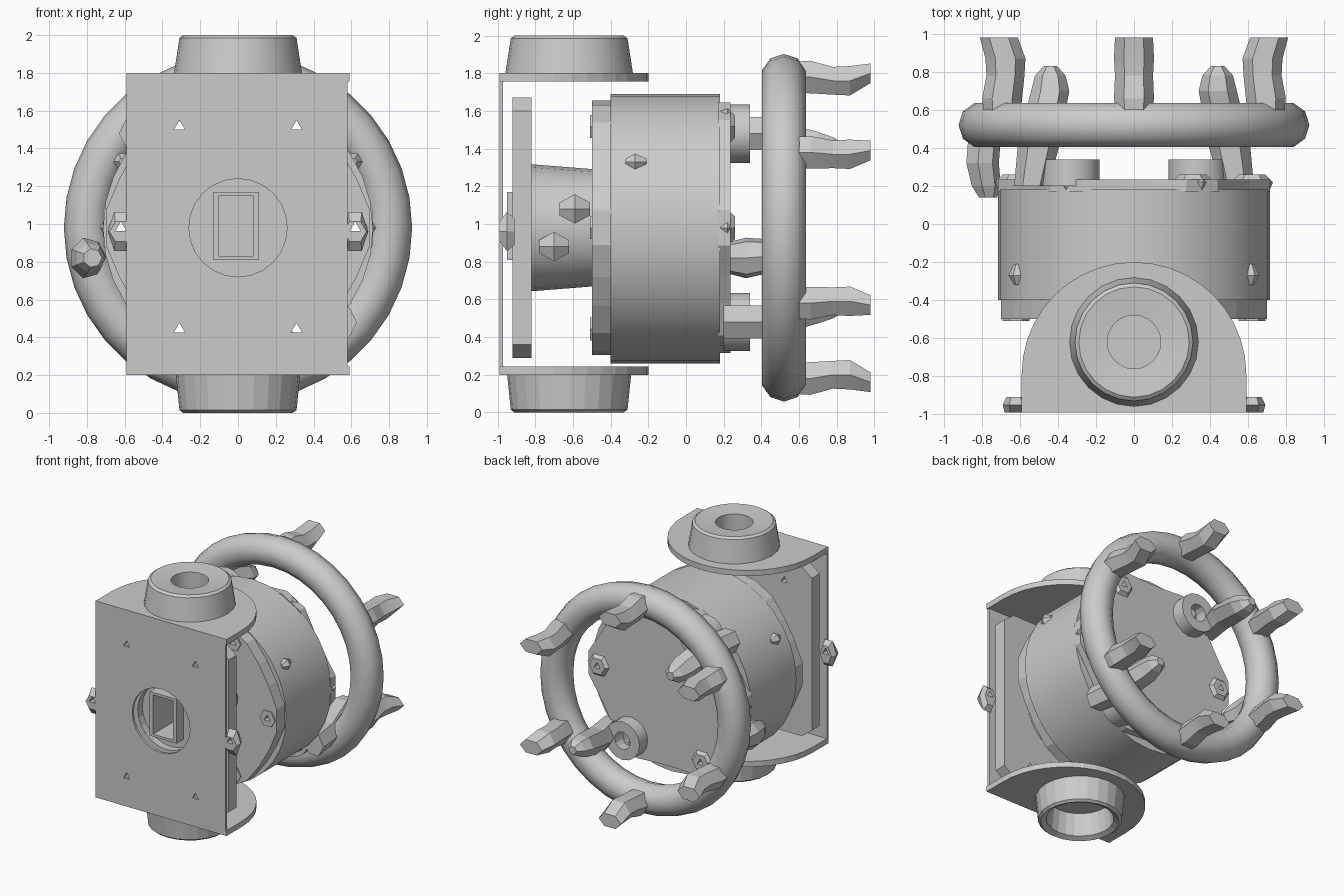
import bpy, bmesh
from math import sin, cos, pi, radians

cube = bpy.data.objects.get("Cube")
if cube:
    bpy.data.objects.remove(cube, do_unlink=True)

grey = bpy.data.materials.new("plain_grey")
grey.use_nodes = True
COLOUR = (0.6, 0.6, 0.6, 1)
grey.diffuse_color = COLOUR
grey.node_tree.nodes["Principled BSDF"].inputs["Base Color"].default_value = COLOUR
CZ = 0.98   # height of the main axis


def finish(name, bm, smooth=None):
    bmesh.ops.recalc_face_normals(bm, faces=bm.faces)
    mesh = bpy.data.meshes.new(name)
    bm.to_mesh(mesh)
    bm.free()
    mesh.materials.append(grey)
    ob = bpy.data.objects.new(name, mesh)
    bpy.context.collection.objects.link(ob)
    if smooth:
        bpy.ops.object.select_all(action='DESELECT')
        ob.select_set(True)
        bpy.context.view_layer.objects.active = ob
        bpy.ops.object.shade_smooth_by_angle(angle=radians(smooth))
    return ob


def skin(name, rings, closed=False, smooth=None):
    """Join rings of points into a surface, capped unless closed."""
    bm = bmesh.new()
    loops = [[bm.verts.new(p) for p in ring] for ring in rings]
    n = len(loops[0])
    pairs = list(zip(loops, loops[1:]))
    if closed:
        pairs.append((loops[-1], loops[0]))
    for a, b in pairs:
        for i in range(n):
            j = (i + 1) % n
            bm.faces.new((a[i], a[j], b[j], b[i]))
    if not closed:
        bm.faces.new(loops[0])
        bm.faces.new(loops[-1])
    return finish(name, bm, smooth)


def loft(name, sections, sides=6, turn=0.0, smooth=None):
    """Elliptical sections (x, y, z, rx, rz) stacked along y."""
    rings = [[(x + rx * cos(turn + 2 * pi * i / sides), y,
               z + rz * sin(turn + 2 * pi * i / sides)) for i in range(sides)]
             for x, y, z, rx, rz in sections]
    return skin(name, rings, smooth=smooth)


def rod(name, x, z, r, y0, y1, sides=6, turn=0.0, smooth=None):
    return loft(name, [(x, y0, z, r, r), (x, y1, z, r, r)], sides, turn, smooth)


def box(name, x0, x1, y0, y1, z0, z1):
    corners = [(x0, z0), (x1, z0), (x1, z1), (x0, z1)]
    return skin(name, [[(x, y, z) for x, z in corners] for y in (y0, y1)])


def lathe(name, profile, cx, cy, sides=24, smooth=None):
    """Closed (radius, z) profile turned about a vertical axis."""
    rings = [[(cx + r * cos(2 * pi * k / sides), cy + r * sin(2 * pi * k / sides), z)
              for r, z in profile] for k in range(sides)]
    return skin(name, rings, closed=True, smooth=smooth)


def cut(target, cutters):
    bpy.context.view_layer.objects.active = target
    for c in cutters:
        mod = target.modifiers.new("cut", 'BOOLEAN')
        mod.operation, mod.solver, mod.object = 'DIFFERENCE', 'EXACT', c
        bpy.ops.object.modifier_apply(modifier=mod.name)
    for c in cutters:
        bpy.data.objects.remove(c, do_unlink=True)


# Six bolt positions round the axis, each bored with a small triangular hole
BOLTS = [(0.62 * cos(k * pi / 3), CZ + 0.62 * sin(k * pi / 3)) for k in range(6)]
CORNERS = [p for p in BOLTS if abs(p[0]) < 0.5]


def bore(target, places):
    cut(target, [rod("hole_cutter", x, z, 0.033, -1.2, 0.6, 3, pi / 2) for x, z in places])


# Bracket: front plate with a round window
plate = box("front_plate", -0.59, 0.58, -0.99, -0.97, 0.2, 1.78)
cut(plate, [rod("window_cutter", 0, CZ, 0.26, -1.1, -0.9, 24)])
bore(plate, CORNERS)

# Bracket: rounded flanges above and below
outline = [(-0.59, -0.99)] + [(-0.59 * cos(pi * i / 20), -0.79 + 0.59 * sin(pi * i / 20))
                              for i in range(21)] + [(0.59, -0.99)]
for name, z0, z1 in (("top_flange", 1.755, 1.80), ("bottom_flange", 0.2, 0.245)):
    skin(name, [[(x, y, z) for x, y in outline] for z in (z0, z1)])

# Pivot bosses, the lower one open like a cup
lathe("top_boss", [(0.34, 1.79), (0.31, 1.985), (0.29, 2.0), (0.14, 1.985), (0.14, 1.79)],
      0, -0.62, smooth=20)
lathe("bottom_boss", [(0.33, 0.21), (0.31, 0.015), (0.29, 0), (0.25, 0.02), (0.23, 0.21)],
      0, -0.62)

# Slab behind the plate, and the hub joining it to the drum
slab_shape = [(0.56, 0.62), (0.47, 0.69), (-0.47, 0.69), (-0.56, 0.62),
              (-0.56, -0.62), (-0.47, -0.69), (0.47, -0.69), (0.56, -0.62)]
slab = skin("back_slab", [[(x, y, CZ + z) for x, z in slab_shape] for y in (-0.92, -0.82)])
cut(slab, [rod("window_cutter", 0, CZ, 0.26, -1.1, -0.7, 24)])
bore(slab, CORNERS)
hub = loft("hub", [(0, -0.86, CZ, 0.34, 0.34), (0, -0.48, CZ, 0.31, 0.31)], 20, smooth=30)
cut(hub, [box("socket_cutter", -0.1, 0.08, -1, -0.65, 0.83, 1.15)])
collar = box("socket_collar", -0.13, 0.11, -0.95, -0.84, 0.81, 1.17)
cut(collar, [box("socket_cutter", -0.1, 0.08, -1, -0.7, 0.83, 1.15)])

# Side bolts on the plate and the hub
for s in (-1, 1):
    lug = loft("plate_bolt", [(s * 0.62, -0.99, 0.96, 0.06, 0.06), (s * 0.62, -0.95, 0.96, 0.07, 0.12),
                              (s * 0.62, -0.91, 0.96, 0.05, 0.08)], 6)
    bore(lug, [(s * 0.62, CZ)])
    for y, z in ((-0.59, 1.08), (-0.7, 0.88)):
        loft("hub_bolt", [(s * 0.33, y - 0.08, z, 0.03, 0.04), (s * 0.33, y, z, 0.08, 0.09),
                          (s * 0.33, y + 0.08, z, 0.03, 0.04)], 6)

# Drum
drum = rod("drum", 0, CZ - 0.005, 0.715, -0.4, 0.18, 32, smooth=30)
bore(drum, BOLTS)
for s in (-1, 1):
    loft("drum_stud", [(s * 0.61, -0.32, 1.33, 0.02, 0.02), (s * 0.61, -0.27, 1.33, 0.05, 0.05),
                       (s * 0.61, -0.21, 1.33, 0.02, 0.02)], 6)


# Six-lobed end rings with bolts
def lobed_ring(name, low, high, y0, y1):
    pts = []
    for k in range(24):
        a, r = 2 * pi * (k + 0.5) / 24, high if k % 4 in (0, 3) else low
        pts.append((r * cos(a), CZ + r * sin(a)))
    bore(skin(name, [[(x, y, z) for x, z in pts] for y in (y0, y1)]), BOLTS)


lobed_ring("front_ring", 0.68, 0.705, -0.5, -0.39)
lobed_ring("back_ring", 0.66, 0.72, 0.17, 0.235)
for x, z in BOLTS:
    bore(rod("front_bolt", x, z, 0.07, -0.51, -0.42), [(x, z)])
    bore(loft("back_bolt", [(x, 0.17, z, 0.09, 0.09), (x, 0.22, z, 0.11, 0.11),
                            (x, 0.26, z, 0.07, 0.07)], 6), [(x, z)])

# Hand ring
rings = []
for k in range(36):
    a = 2 * pi * k / 36
    rings.append([((0.80 + 0.122 * cos(b)) * cos(a), 0.52 + 0.122 * sin(b),
                   CZ + (0.80 + 0.122 * cos(b)) * sin(a))
                  for b in [2 * pi * i / 10 for i in range(10)]])
skin("hand_ring", rings, closed=True, smooth=40)

# Six prongs around the hand ring: radial offset, y, half width, half height
PRONG = [(0.0, 0.52, 0.09, 0.09), (0.0, 0.66, 0.105, 0.10), (-0.02, 0.78, 0.10, 0.085),
         (-0.02, 0.87, 0.105, 0.09), (0.02, 0.98, 0.10, 0.06)]
for k in range(6):
    a = pi / 6 + k * pi / 3
    loft("prong", [((0.80 + d) * cos(a), y, CZ + (0.80 + d) * sin(a), rx, rz)
                   for d, y, rx, rz in PRONG], 6, smooth=15)

# Two fingers with eyelets standing on the drum's back
for s in (-1, 1):
    x, z = s * 0.44, CZ - s * 0.5
    loft("finger", [(x + s * 0.1, 0.2, z, 0.09, 0.1), (x + s * 0.06, 0.42, z, 0.11, 0.1),
                    (x, 0.7, z + s * 0.07, 0.10, 0.09), (x, 0.78, z + s * 0.08, 0.08, 0.07),
                    (x, 0.83, z + s * 0.08, 0.035, 0.035)], 6)
    eyelet = rod("eyelet", s * 0.335, z, 0.155, 0.2, 0.34, 16, smooth=30)
    cut(eyelet, [rod("eyelet_cutter", s * 0.335, z, 0.07, 0.1, 0.5, 12)])

# Lump at the back of the hand ring
loft("ring_lump", [(-0.77, 0.14, 0.82, 0.05, 0.05), (-0.78, 0.2, 0.82, 0.08, 0.08),
                   (-0.80, 0.32, 0.82, 0.09, 0.11), (-0.79, 0.45, 0.83, 0.09, 0.09)], 7)
